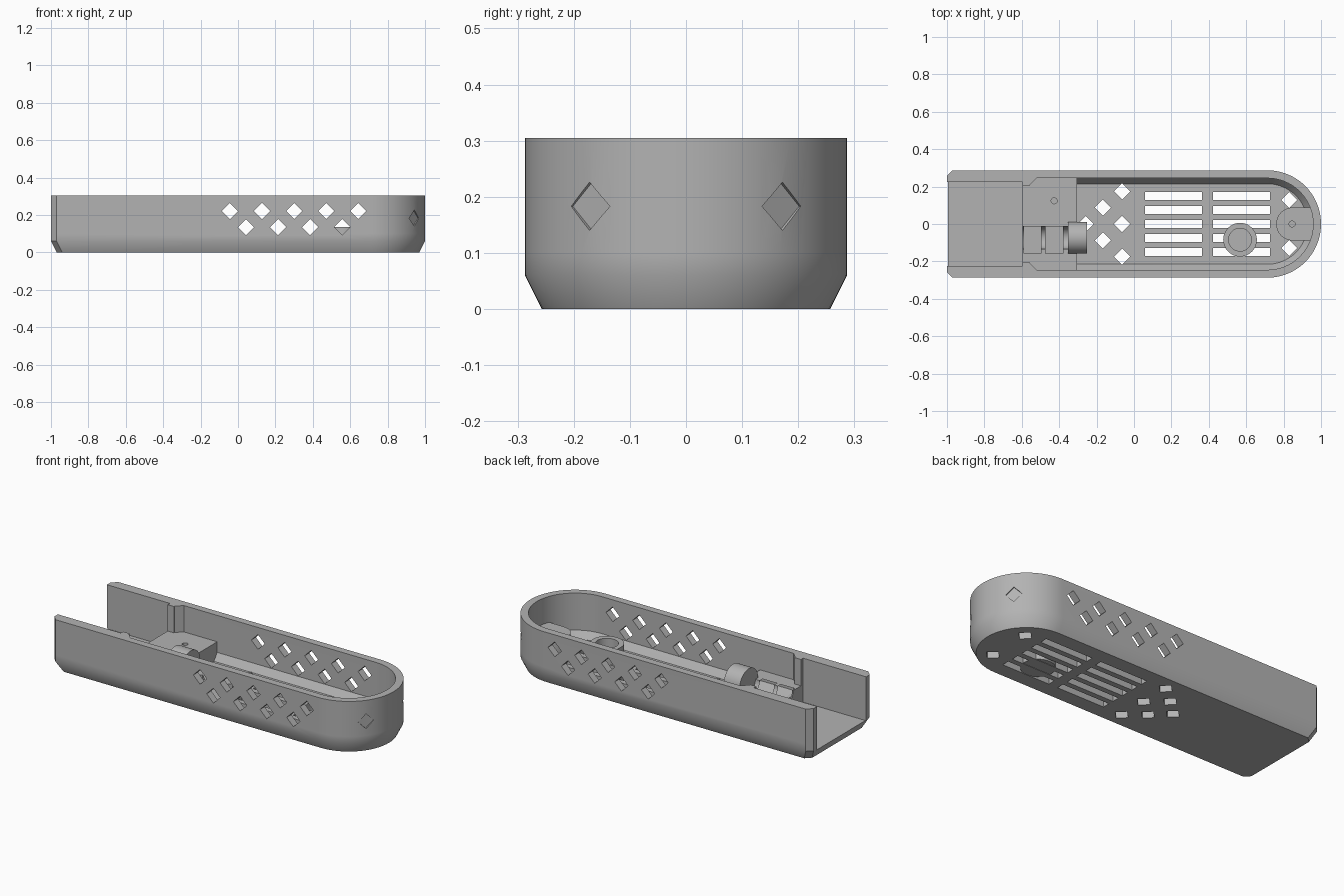
import bpy, bmesh
from math import pi, cos, sin, atan2
from mathutils import Matrix, Vector

if "Cube" in bpy.data.objects:
    bpy.data.objects.remove(bpy.data.objects["Cube"])

grey = bpy.data.materials.new("plastic_grey")
grey.use_nodes = True
grey.diffuse_color = (0.45, 0.45, 0.45, 1)
grey.node_tree.nodes["Principled BSDF"].inputs["Base Color"].default_value = grey.diffuse_color

CX = 0.713       # centre of the rounded end
FLOOR = 0.05


def finish(name, bm):
    bmesh.ops.recalc_face_normals(bm, faces=bm.faces)
    mesh = bpy.data.meshes.new(name)
    bm.to_mesh(mesh)
    bm.free()
    obj = bpy.data.objects.new(name, mesh)
    bpy.context.collection.objects.link(obj)
    mesh.materials.append(grey)
    return obj


def outline(left, radius, corner, inset):
    """Bullet shape: chamfered square end on the left, half circle on the right."""
    r, x = radius - inset, left + inset
    arc = [(CX + r * cos(a), r * sin(a)) for a in (pi * (i / 40 - 0.5) for i in range(41))]
    return arc + [(x + corner, r), (x, r - corner), (x, corner - r), (x + corner, -r)]


def loft(name, left, radius, corner, layers):
    bm = bmesh.new()
    rings = [[bm.verts.new((x, y, z)) for x, y in outline(left, radius, corner, inset)]
             for z, inset in layers]
    for low, high in zip(rings, rings[1:]):
        for i in range(len(low)):
            j = (i + 1) % len(low)
            bm.faces.new((low[i], low[j], high[j], high[i]))
    bm.faces.new(rings[0])
    bm.faces.new(rings[-1])
    return finish(name, bm)


def box(name, x0, x1, y0, y1, z0, z1):
    bm = bmesh.new()
    size = Vector((x1 - x0, y1 - y0, z1 - z0))
    mid = Vector((x0 + x1, y0 + y1, z0 + z1)) / 2
    bmesh.ops.create_cube(bm, size=1, matrix=Matrix.Translation(mid) @ Matrix.Diagonal(size).to_4x4())
    return finish(name, bm)


def rod(name, centre, radius, depth, axis="Z", sides=40, turn=0.0):
    """Cylinder along an axis; four sides give a diamond prism."""
    bm = bmesh.new()
    spin = {"Z": Matrix(), "X": Matrix.Rotation(pi / 2, 4, "Y"),
            "Y": Matrix.Rotation(pi / 2, 4, "X")}[axis]
    place = Matrix.Translation(centre) @ Matrix.Rotation(turn, 4, "Z") @ spin
    bmesh.ops.create_cone(bm, cap_ends=True, segments=sides, radius1=radius, radius2=radius,
                          depth=depth, matrix=place)
    return finish(name, bm)


def diamond(centre, depth, axis, turn=0.0):
    return rod("diamond_cutter", centre, 0.043, depth, axis, 4, turn)


def combine(obj, other, operation="DIFFERENCE"):
    bpy.context.view_layer.objects.active = obj
    mod = obj.modifiers.new("cut", "BOOLEAN")
    mod.operation, mod.object, mod.solver = operation, other, "EXACT"
    bpy.ops.object.modifier_apply(modifier=mod.name)
    bpy.data.objects.remove(other)


# Outer shell, with a sloped lower edge
shell = loft("shell", -1, 0.287, 0.03, [(0, 0.03), (0.06, 0), (0.1, 0), (0.305, 0)])

# Main cavity, open end cavity and the neck between them
combine(shell, loft("cavity", -0.555, 0.245, 0.035, [(FLOOR, 0.03), (0.09, 0), (0.12, 0), (0.4, 0)]))
combine(shell, box("open_end", -1.1, -0.595, -0.225, 0.225, FLOOR, 0.4))
combine(shell, box("neck", -0.62, -0.5, -0.205, 0.205, FLOOR, 0.4))

# Diamond vents through both side walls
for i in range(9):
    centre = (-0.043 + i * 0.0857, 0, 0.135 if i % 2 else 0.221)
    combine(shell, diamond(centre, 1, "Y"))

# Diamond vents through the floor
for x, y in [(-0.257, 0), (-0.166, 0.088), (-0.166, -0.088), (-0.064, 0.174), (-0.064, 0),
             (-0.064, -0.174), (0.83, 0.128), (0.83, -0.128)]:
    combine(shell, diamond((x, y, 0), 0.3, "Z"))

# Long floor slots
for x in (0.059, 0.422):
    for row in range(-2, 3):
        y = row * 0.075
        combine(shell, box("slot", x, x + 0.305, y - 0.0215, y + 0.0215, -0.1, 0.15))

# Shallow diamonds on the rounded end
for side in (-1, 1):
    turn = atan2(side * 0.172, 0.23)
    centre = (CX + 0.287 * cos(turn), side * 0.172, 0.183)
    combine(shell, diamond(centre, 0.016, "X", turn))

# Cable clamp block with a ribbed channel and a screw hole
clamp = box("cable_clamp", -0.595, -0.305, -0.25, 0.25, 0.04, 0.152)
combine(clamp, rod("channel", (-0.45, -0.074, 0.152), 0.06, 0.5, "X"))
for x0, x1 in [(-0.588, -0.497), (-0.473, -0.38), (-0.352, -0.25)]:
    combine(clamp, rod("groove", ((x0 + x1) / 2, -0.074, 0.152), 0.085, x1 - x0, "X"))
combine(clamp, rod("screw_hole", (-0.427, 0.124, 0.152), 0.016, 0.12))

# Round cup standing on the floor
cup = rod("round_cup", (0.567, -0.084, 0.0685), 0.09, 0.133)
combine(cup, rod("cup_hole", (0.567, -0.084, 0.135), 0.061, 0.14))

# Screw pad merging into the rounded end
pad = rod("end_screw_pad", (0.848, 0, 0.0975), 0.088, 0.115)
combine(pad, box("pad_body", 0.848, 0.965, -0.088, 0.088, 0.04, 0.155), "UNION")
combine(pad, rod("pad_hole", (0.845, 0, 0.155), 0.016, 0.12))

# Smooth curves, sharp corners
for obj in (shell, clamp, cup, pad):
    bpy.ops.object.select_all(action="DESELECT")
    obj.select_set(True)
    bpy.context.view_layer.objects.active = obj
    bpy.ops.object.shade_smooth_by_angle(angle=pi / 6)
